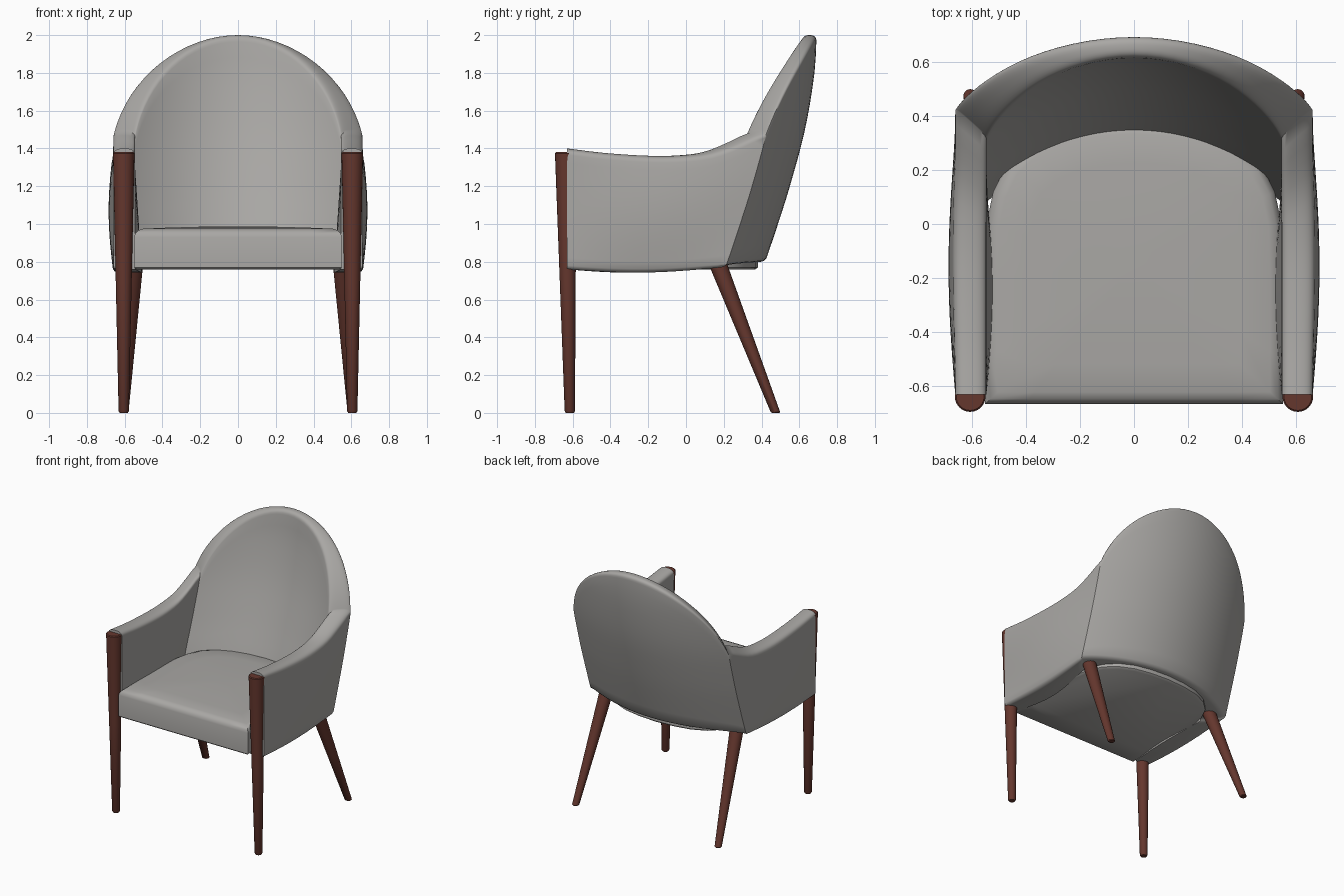
import bpy, bmesh, math

if "Cube" in bpy.data.objects:
    bpy.data.objects.remove(bpy.data.objects["Cube"])


def material(name, rgb):
    m = bpy.data.materials.new(name)
    m.diffuse_color = (*rgb, 1)
    m.use_nodes = True
    m.node_tree.nodes["Principled BSDF"].inputs["Base Color"].default_value = m.diffuse_color
    return m


FABRIC = material("grey fabric", (0.40, 0.39, 0.375))
WOOD = material("reddish brown wood", (0.13, 0.038, 0.027))


def finish(name, bm, mat, angle=40):
    bmesh.ops.recalc_face_normals(bm, faces=bm.faces)
    me = bpy.data.meshes.new(name)
    bm.to_mesh(me)
    bm.free()
    me.materials.append(mat)
    ob = bpy.data.objects.new(name, me)
    bpy.context.collection.objects.link(ob)
    bpy.ops.object.select_all(action='DESELECT')
    ob.select_set(True)
    bpy.context.view_layer.objects.active = ob
    bpy.ops.object.shade_smooth_by_angle(angle=math.radians(angle))
    return ob


def loft(rings, closed=True):
    """Skin closed rings of points and cap both ends."""
    bm = bmesh.new()
    vs = [[bm.verts.new(p) for p in r] for r in rings]
    n = len(rings[0])
    for a, b in zip(vs, vs[1:]):
        for j in range(n):
            k = (j + 1) % n
            bm.faces.new((a[j], a[k], b[k], b[j]))
    bm.faces.new(vs[0])
    bm.faces.new(vs[-1])
    return bm


def table(pts, v):
    """Smooth (Catmull-Rom style) lookup in a short rising table."""
    v = min(max(v, pts[0][0]), pts[-1][0])
    slope = lambda i: ((pts[min(i + 1, len(pts) - 1)][1] - pts[max(i - 1, 0)][1]) /
                       (pts[min(i + 1, len(pts) - 1)][0] - pts[max(i - 1, 0)][0]))
    for i in range(len(pts) - 1):
        (a, p), (b, q) = pts[i], pts[i + 1]
        if v <= b:
            h = b - a
            t = (v - a) / h
            return ((2*t**3 - 3*t*t + 1) * p + (t**3 - 2*t*t + t) * h * slope(i)
                    + (3*t*t - 2*t**3) * q + (t**3 - t*t) * h * slope(i + 1))


# ---- wrap-around shell: arms and leaning back in one sweep ----
BACK_Y = [(.74, .40), (.8, .42), (1.0, .487), (1.2, .55), (1.5, .63), (1.8, .68), (2.0, .692)]
ARM_TOP = [(-.63, 1.40), (-.4, 1.375), (-.1, 1.36), (.1, 1.37), (.2, 1.39), (.3, 1.43), (.37, 1.465), (.43, 1.5)]
FRONT = -.63


def lerp(a, b, t):
    return a + (b - a) * t


def wall(u, z, inner):
    """u: 0 back centre, 1 rear corner, 2 front of arm."""
    d = lerp(.13, .075, min(max(z - 1, 0), 1))
    yc = table(BACK_Y, z) - (d if inner else 0)
    if u <= 1:
        s = math.sin(u * math.pi / 2)
        return (.66 - .115 * inner) * s, yc - .2 * s * s
    t = u - 1
    bulge = .025 * math.sin(math.pi * min(max((z - .74) / .66, 0), 1)) * math.sin(math.pi * t)
    x = .66 + bulge if not inner else .545 - .02 * math.sin(math.pi * t) * (z < 1.3) * (1.3 - z) / .3
    return x, lerp(yc - .2, FRONT, t)


def section(u, side):
    if u <= 1:
        x = .66 * math.sin(u * math.pi / 2)
        top = 1.35 + .65 * math.sqrt(1 - (x / .676) ** 2)
        bot = lerp(.80, .77, u * u)
    else:
        top = table(ARM_TOP, lerp(.43, FRONT, u - 1))
        bot = lerp(.77, .76, u - 1) - .022 * math.sin(math.pi * (u - 1))
    r = .035
    pts = []
    N = 14
    for i in range(N + 1):                         # outer wall, upwards
        z = lerp(bot + .02, top - r, i / N)
        pts.append((*wall(u, z, 0), z))
    for k in range(1, 14):                         # rounded rim
        w = .5 - .5 * math.cos(math.pi * k / 14)
        z = top - r * (1 - (1 - abs(2 * w - 1) ** 2.6) ** (1 / 2.6))
        (ax, ay), (bx, by) = wall(u, z, 0), wall(u, z, 1)
        pts.append((lerp(ax, bx, w), lerp(ay, by, w), z))
    for i in range(N + 1):                         # inner wall, downwards
        z = lerp(top - r, bot, i / N)
        pts.append((*wall(u, z, 1), z))
    (ax, ay), (bx, by) = wall(u, bot, 0), wall(u, bot, 1)
    for w in (.6, .18, .05):                       # underside with eased edge
        pts.append((lerp(ax, bx, w), lerp(ay, by, w), bot + (.006 if w < .1 else 0)))
    return [(side * x, y, z) for x, y, z in pts]


us = [i / 18 for i in range(19)] + [1 + i / 20 for i in range(1, 21)]
rings = [section(u, -1) for u in reversed(us)] + [section(u, 1) for u in us[1:]]
finish("arm_and_back_shell", loft(rings), FABRIC, 50)

# ---- seat cushion: outline lofted with a rounded top edge ----
half = [(.55, -.665), (.55, -.5), (.55, -.2), (.545, 0), (.52, .12), (.47, .22),
        (.39, .295), (.28, .345), (.15, .37)]
outline = half + [(0, .38)] + [(-x, y) for x, y in reversed(half)]
for x in (-.4, -.2, 0, .2, .4):
    outline.append((x, -.665))
levels = [(.015, .758), (0, .77), (0, .93), (.006, .95), (.02, .966), (.045, .975),
          (.15, .98), (.3, .985), (.45, .988)]
seat = []
for inset, z in levels:
    k = 1 - inset / .52
    seat.append([(x * k, -.15 + (y + .15) * k, z) for x, y in outline])
finish("seat", loft(seat), FABRIC, 50)


# ---- tapered round legs ----
def leg(name, top, r0, foot, r1):
    for side, label in ((1, "right"), (-1, "left")):
        rs = []
        for t, shrink in ((0, .9), (.004, 1), (.5, 1), (.993, 1), (1, .8)):
            r = lerp(r0, r1, t) * shrink
            c = [lerp(a, b, t) for a, b in zip(top, foot)]
            rs.append([(side * (c[0] + r * math.cos(a)), c[1] + r * math.sin(a), c[2])
                       for a in (2 * math.pi * i / 24 for i in range(24))])
        finish(f"{name}_{label}", loft(rs), WOOD)


leg("front_leg", (.605, -.637, 1.38), .057, (.605, -.615, 0), .027)
leg("rear_leg", (.55, .16, .81), .05, (.605, .475, 0), .025)
